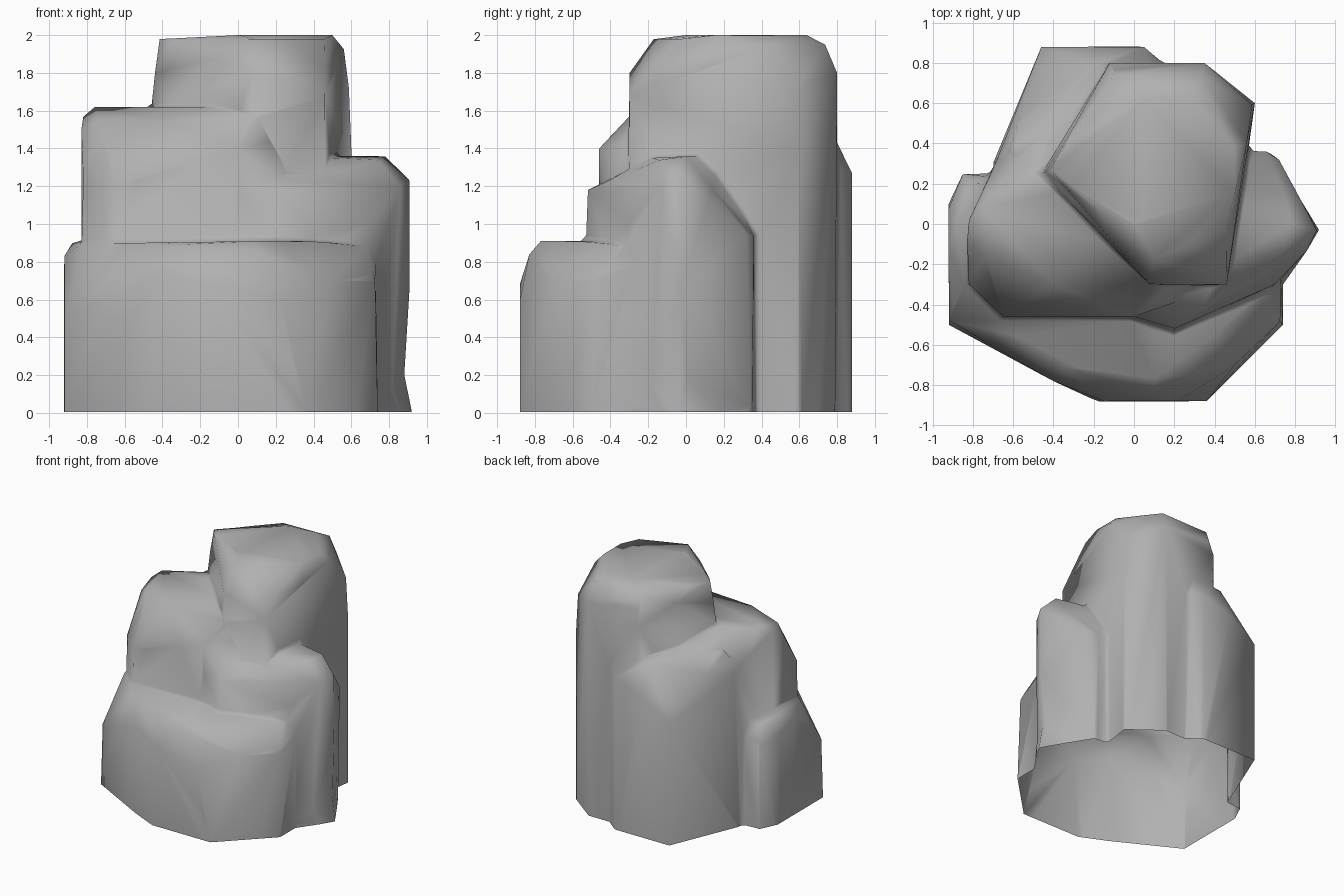
import bpy, bmesh, math


def rock(base, shoulder, top):
    """Faceted boulder: hull of a floor outline, a shoulder ring and a top ring."""
    bm = bmesh.new()
    for p in [(x, y, z) for x, y in base for z in (-0.15, 0.01)] + shoulder + top:
        bm.verts.new(p)
    res = bmesh.ops.convex_hull(bm, input=bm.verts[:])
    junk = {v for v in res["geom_interior"] + res["geom_unused"]
            if isinstance(v, bmesh.types.BMVert)}
    bmesh.ops.delete(bm, geom=list(junk), context='VERTS')
    bmesh.ops.recalc_face_normals(bm, faces=bm.faces[:])
    mesh = bpy.data.meshes.new("boulder")
    bm.to_mesh(mesh)
    bm.free()
    ob = bpy.data.objects.new("boulder", mesh)
    bpy.context.collection.objects.link(ob)
    return ob


# Tall central column
column = rock(
    [(-0.1, 0.79), (0.35, 0.79), (0.6, 0.6), (0.47, -0.3), (0.08, -0.3), (-0.48, 0.25)],
    [(-0.12, 0.8, 1.72), (0.35, 0.8, 1.8), (0.6, 0.6, 1.4), (0.59, 0.59, 1.72),
     (0.56, 0.4, 1.93), (0.46, -0.3, 1.68), (0.08, -0.3, 1.8), (-0.46, 0.25, 1.62)],
    [(-0.42, 0.27, 1.98), (-0.1, 0.74, 1.94), (0.33, 0.74, 1.95), (0.5, 0.38, 2.0),
     (0.46, -0.03, 1.98), (0.1, -0.17, 1.98), (0.0, 0.0, 2.0), (0.05, 0.62, 2.0),
     (0.28, 0.64, 2.0), (0.5, 0.15, 2.0)])

# Mid-height block on the left
left = rock(
    [(-0.68, 0.32), (-0.82, 0.0), (-0.82, -0.3), (-0.65, -0.45), (0.05, -0.46),
     (0.3, -0.2), (0.2, 0.5), (-0.3, 0.6)],
    [(-0.68, 0.32, 1.3), (-0.82, 0.02, 1.57), (-0.83, -0.1, 1.5), (-0.82, -0.3, 1.2),
     (-0.65, -0.46, 1.2), (0.0, -0.46, 1.4), (0.3, -0.35, 1.2), (-0.22, 0.73, 1.38)],
    [(-0.76, 0.08, 1.62), (-0.74, -0.16, 1.55), (-0.4, -0.3, 1.55), (0.1, -0.3, 1.57),
     (-0.1, -0.1, 1.62), (-0.15, 0.2, 1.62), (-0.5, 0.25, 1.61)])

# Back-left slab, sloping down to its outer corner
back = rock(
    [(-0.46, 0.88), (0.05, 0.88), (0.16, 0.78), (0.1, 0.2), (-0.6, 0.1), (-0.7, 0.3)],
    [(-0.46, 0.88, 1.03), (-0.2, 0.88, 1.2), (0.05, 0.88, 1.27), (0.14, 0.8, 1.3),
     (-0.68, 0.32, 1.3)],
    [(-0.2, 0.78, 1.45), (0.08, 0.8, 1.43), (0.1, 0.3, 1.43), (-0.62, 0.36, 1.48),
     (-0.3, 0.5, 1.49)])

# Boulder on the right with a spreading foot
right = rock(
    [(0.55, 0.36), (0.68, 0.35), (0.84, 0.05), (0.86, -0.05), (0.8, -0.2),
     (0.68, -0.3), (0.2, -0.5), (-0.05, -0.45), (0.1, 0.2)],
    [(0.55, 0.36, 0.95), (0.66, 0.36, 0.93), (0.72, 0.32, 0.95), (0.91, -0.03, 0.7),
     (0.91, -0.03, 1.23), (0.86, -0.13, 1.2), (0.7, -0.3, 1.0), (0.2, -0.53, 0.9),
     (0.2, -0.52, 1.18), (-0.05, -0.45, 1.15)],
    [(0.78, 0.0, 1.36), (0.74, -0.14, 1.34), (0.5, -0.18, 1.35), (0.2, -0.39, 1.24),
     (0.45, 0.08, 1.36), (0.5, 0.2, 1.22), (0.1, -0.1, 1.2)])
foot = rock(
    [(0.92, -0.03), (0.86, -0.13), (0.74, -0.3), (0.7, 0.33), (0.5, 0.3), (0.5, -0.3)],
    [(0.85, -0.02, 0.4), (0.7, -0.28, 0.6)],
    [(0.66, 0.25, 0.5), (0.65, -0.1, 0.6)])

# Low wide block across the front
front = rock(
    [(-0.85, 0.25), (-0.92, 0.1), (-0.92, -0.5), (-0.4, -0.78), (-0.18, -0.88),
     (0.36, -0.88), (0.74, -0.5), (0.74, -0.28), (0.2, 0.0), (-0.5, 0.25)],
    [(-0.85, 0.25, 0.7), (-0.92, 0.08, 0.75), (-0.92, -0.12, 0.83), (-0.92, -0.48, 0.5),
     (-0.4, -0.78, 0.74), (-0.15, -0.88, 0.68), (0.22, -0.88, 0.6), (0.5, -0.7, 0.7),
     (0.73, -0.48, 0.7), (0.73, -0.3, 0.78), (0.1, -0.83, 0.84)],
    [(-0.82, 0.2, 0.86), (-0.88, 0.0, 0.9), (-0.84, -0.3, 0.89), (-0.6, -0.55, 0.9),
     (-0.35, -0.71, 0.89), (0.1, -0.77, 0.91), (0.4, -0.55, 0.91), (0.67, -0.34, 0.89),
     (0.2, -0.1, 0.9), (-0.5, 0.2, 0.9)])

# Fuse the boulders into one weathered skin
bpy.ops.object.select_all(action='DESELECT')
for ob in (column, left, back, right, foot, front):
    ob.select_set(True)
bpy.context.view_layer.objects.active = column
bpy.ops.object.join()
stone = bpy.context.object
stone.name = "rock_formation"
mod = stone.modifiers.new("fuse", 'REMESH')
mod.mode = 'VOXEL'
mod.voxel_size = 0.02
bpy.ops.object.modifier_apply(modifier=mod.name)
mod = stone.modifiers.new("facet", 'DECIMATE')
mod.ratio = 450 / (2 * len(stone.data.polygons))
bpy.ops.object.modifier_apply(modifier=mod.name)

# Cut flat at the ground, leaving the underside open
bm = bmesh.new()
bm.from_mesh(stone.data)
bmesh.ops.bisect_plane(bm, geom=bm.verts[:] + bm.edges[:] + bm.faces[:],
                       plane_co=(0, 0, 0.005), plane_no=(0, 0, 1), clear_inner=True)
bm.to_mesh(stone.data)
bm.free()
bpy.ops.object.shade_smooth()

# Dark grey stone
mat = bpy.data.materials.new("stone")
mat.diffuse_color = (0.44, 0.44, 0.44, 1)
stone.data.materials.clear()
stone.data.materials.append(mat)
